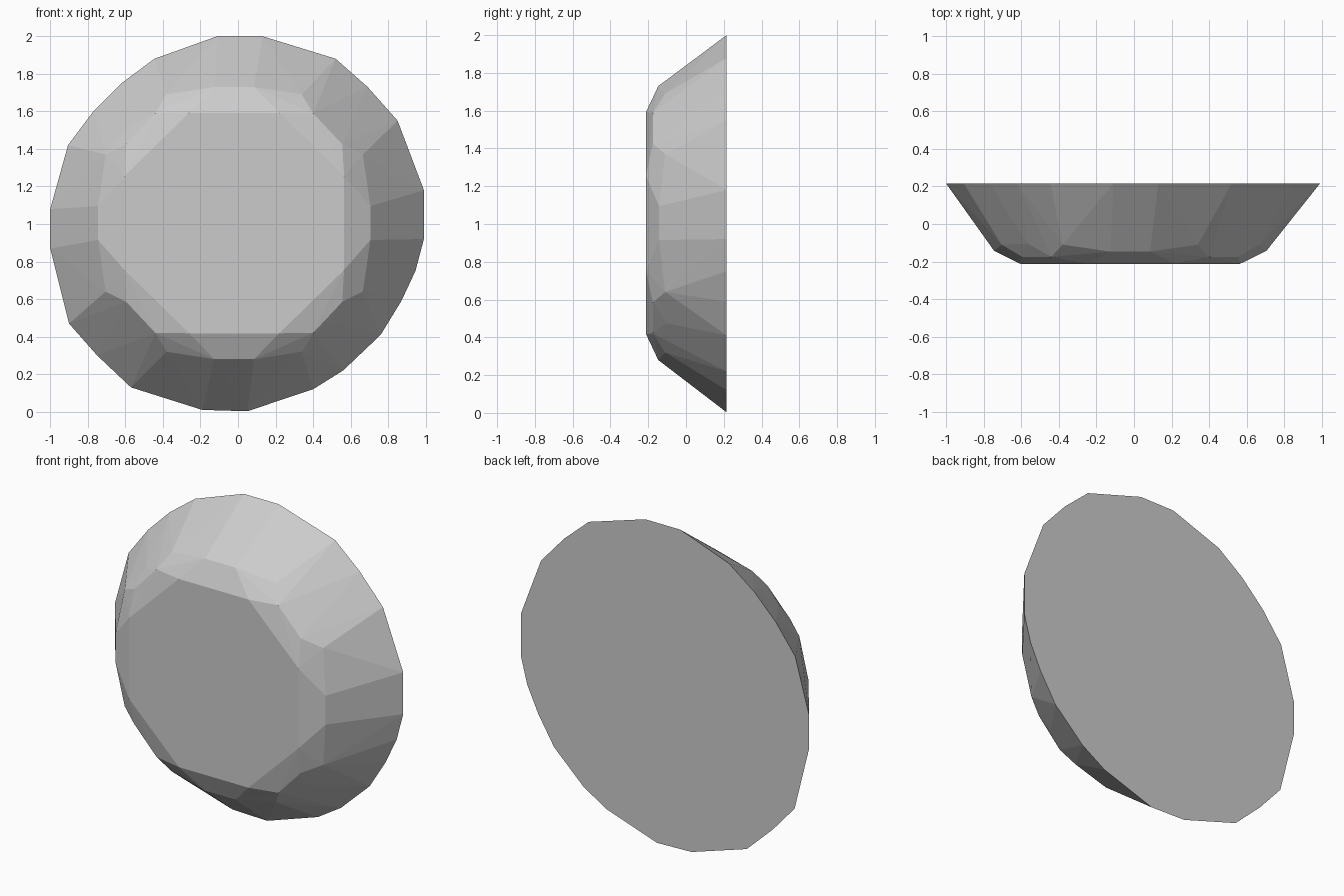
import bpy, bmesh

if "Cube" in bpy.data.objects:
    bpy.data.objects.remove(bpy.data.objects["Cube"])

grey = bpy.data.materials.new("plain grey")
grey.diffuse_color = (0.6, 0.6, 0.6, 1)
grey.use_nodes = True
grey.node_tree.nodes["Principled BSDF"].inputs["Base Color"].default_value = grey.diffuse_color

CX, CZ, BACK = -0.02, 1.005, 0.215

# Irregular flat back outline (x, z), clockwise from the top
outline = [(-.11, 2), (.13, 2), (.52, 1.88), (.69, 1.73), (.85, 1.55), (.99, 1.18),
           (.99, .92), (.945, .75), (.87, .59), (.76, .41), (.56, .22), (.40, .12),
           (.05, .003), (-.19, .01), (-.57, .13), (-.75, .30), (-.90, .47),
           (-1, .87), (-1, 1.08), (-.905, 1.42), (-.77, 1.60), (-.62, 1.75), (-.445, 1.88)]

# One quarter of the shoulder and the front plateau: offsets from centre, and y
quarter = [(.105, .725, -.147), (.36, .685, -.11), (.545, .53, -.105),
           (.685, .365, -.11), (.725, .09, -.143),
           (.24, .587, -.212), (.585, .25, -.212),
           (.42, .585, -.175), (.575, .42, -.175)]

points = [(x, BACK, z) for x, z in outline]
for sx in (-1, 1):
    for sz in (-1, 1):
        points += [(CX + sx * dx, y, CZ + sz * dz) for dx, dz, y in quarter]

# Rounded stone: convex skin over the rings, flat shaded
bm = bmesh.new()
verts = [bm.verts.new(p) for p in points]
bmesh.ops.convex_hull(bm, input=verts)
bmesh.ops.delete(bm, geom=[v for v in bm.verts if not v.link_faces], context='VERTS')
bmesh.ops.dissolve_limit(bm, angle_limit=0.01, verts=bm.verts[:], edges=bm.edges[:])
bmesh.ops.recalc_face_normals(bm, faces=bm.faces[:])
mesh = bpy.data.meshes.new("stone_disc")
bm.to_mesh(mesh)
bm.free()
mesh.materials.append(grey)
stone = bpy.data.objects.new("stone_disc", mesh)
bpy.context.collection.objects.link(stone)
